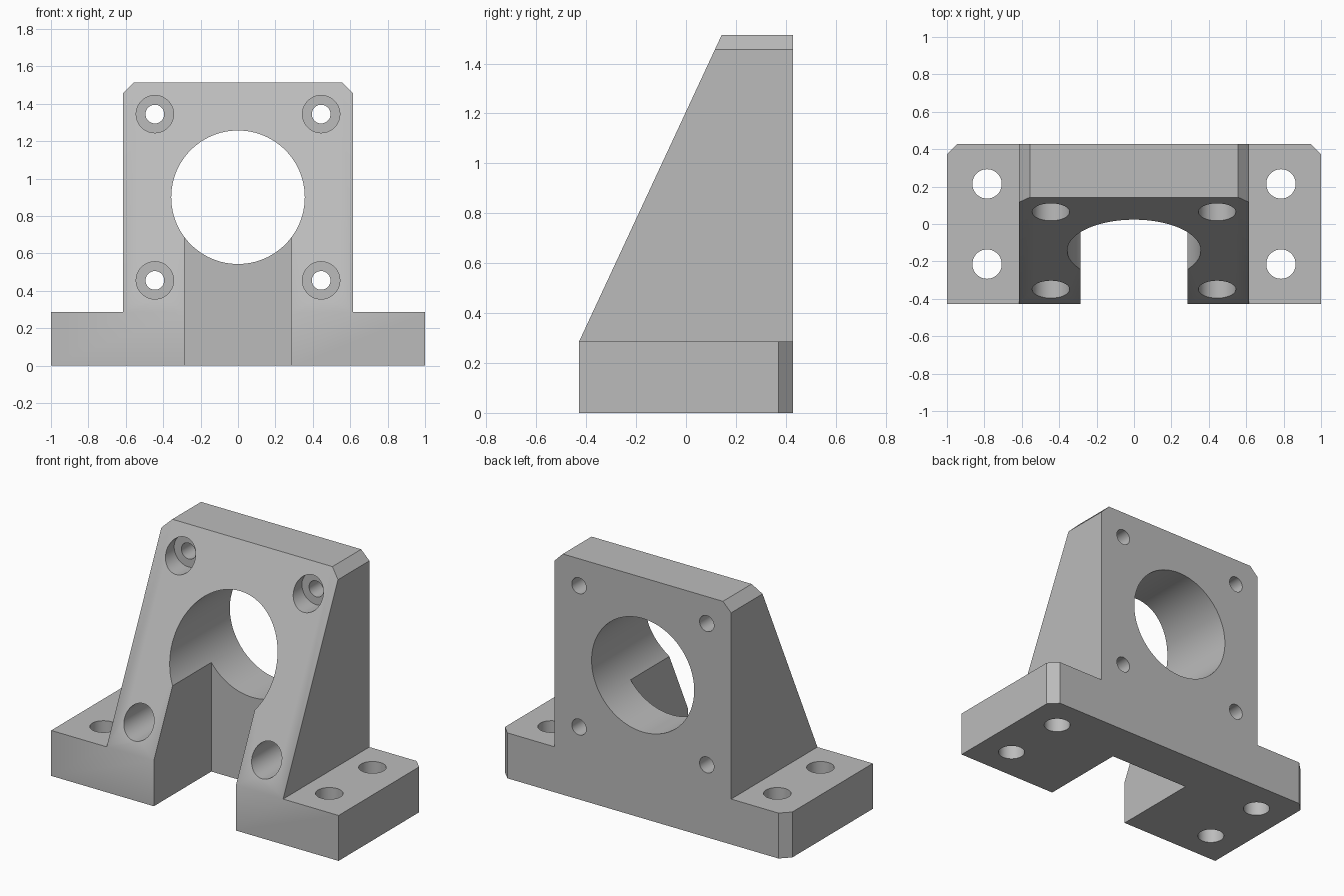
import bpy, bmesh, math
from mathutils import Vector

cube = bpy.data.objects.get("Cube")
if cube:
    bpy.data.objects.remove(cube, do_unlink=True)

W, D, H = 1.0, 0.4286, 1.5143      # half width, half depth, height
BASE_H, CHAMFER = 0.2857, 0.0571
UP_W, PLATE_Y = 0.6143, 0.1429     # upright half width, front of the back plate
BORE_Z, BORE_R = 0.9, 0.357
BOLT, FOOT_X, FOOT_Y = 0.4445, 0.7857, 0.2143

metal = bpy.data.materials.new("grey metal")
metal.use_nodes = True
grey = (0.5, 0.5, 0.5, 1)
metal.diffuse_color = grey
metal.node_tree.nodes["Principled BSDF"].inputs["Base Color"].default_value = grey


def finish(bm, name):
    bmesh.ops.recalc_face_normals(bm, faces=bm.faces)
    mesh = bpy.data.meshes.new(name)
    bm.to_mesh(mesh)
    bm.free()
    mesh.materials.append(metal)
    obj = bpy.data.objects.new(name, mesh)
    bpy.context.collection.objects.link(obj)
    return obj


def prism(points, depth):
    """Extrude a closed outline along a vector."""
    bm = bmesh.new()
    face = bm.faces.new([bm.verts.new(p) for p in points])
    grown = bmesh.ops.extrude_face_region(bm, geom=[face])
    verts = [v for v in grown["geom"] if isinstance(v, bmesh.types.BMVert)]
    bmesh.ops.translate(bm, verts=verts, vec=depth)
    return bm


def cylinder(name, start, end, radius, sides=48):
    a, b = Vector(start), Vector(end)
    bm = bmesh.new()
    bmesh.ops.create_cone(bm, cap_ends=True, segments=sides, radius1=radius,
                          radius2=radius, depth=(b - a).length)
    turn = (b - a).to_track_quat('Z', 'Y').to_matrix()
    bmesh.ops.rotate(bm, verts=bm.verts, matrix=turn)
    bmesh.ops.translate(bm, verts=bm.verts, vec=(a + b) / 2)
    return finish(bm, name)


def combine(target, other, operation):
    mod = target.modifiers.new(operation.lower(), 'BOOLEAN')
    mod.operation, mod.object, mod.solver = operation, other, 'EXACT'
    bpy.context.view_layer.objects.active = target
    bpy.ops.object.modifier_apply(modifier=mod.name)
    bpy.data.objects.remove(other, do_unlink=True)


# Base slab with chamfered rear corners
c = CHAMFER
outline = [(-W, -D), (W, -D), (W, D - c), (W - c, D), (c - W, D), (-W, D - c)]
bracket = finish(prism([(x, y, 0) for x, y in outline], (0, 0, BASE_H)), "mounting_bracket")

# Sloping upright with chamfered top edges
side = [(-D, BASE_H), (D, BASE_H), (D, H), (PLATE_Y, H)]
bm = prism([(-UP_W, y, z) for y, z in side], (2 * UP_W, 0, 0))
top_edges = [e for e in bm.edges
             if all(v.co.z > H - 0.001 for v in e.verts)
             and abs(e.verts[0].co.x - e.verts[1].co.x) < 0.001]
bmesh.ops.bevel(bm, geom=top_edges, offset=c, segments=1, affect='EDGES')
combine(bracket, finish(bm, "upright"), 'UNION')

# Front slot and central bore
s = BASE_H
slot = prism([(-s, -1, -0.1), (s, -1, -0.1), (s, PLATE_Y, -0.1), (-s, PLATE_Y, -0.1)],
             (0, 0, BORE_Z + 0.1))
combine(bracket, finish(slot, "slot_cutter"), 'DIFFERENCE')
combine(bracket, cylinder("bore_cutter", (0, -1, BORE_Z), (0, 1, BORE_Z), BORE_R, 96),
        'DIFFERENCE')

# Counterbored bolt holes and foot holes
for i in (-1, 1):
    for j in (-1, 1):
        x, z = i * BOLT, BORE_Z + j * BOLT
        combine(bracket, cylinder("counterbore", (x, -1, z), (x, PLATE_Y, z), 0.1), 'DIFFERENCE')
        combine(bracket, cylinder("bolt_hole", (x, 0, z), (x, 1, z), 0.05), 'DIFFERENCE')
        x, y = i * FOOT_X, j * FOOT_Y
        combine(bracket, cylinder("foot_hole", (x, y, -0.2), (x, y, 0.6), 0.0786), 'DIFFERENCE')

# Merge coplanar faces and smooth the round walls
bm = bmesh.new()
bm.from_mesh(bracket.data)
bmesh.ops.remove_doubles(bm, verts=bm.verts, dist=0.0001)
bmesh.ops.dissolve_limit(bm, angle_limit=math.radians(0.5), verts=bm.verts, edges=bm.edges)
bm.to_mesh(bracket.data)
bm.free()
bpy.ops.object.select_all(action='DESELECT')
bracket.select_set(True)
bpy.context.view_layer.objects.active = bracket
bpy.ops.object.shade_smooth_by_angle(angle=math.radians(25))
